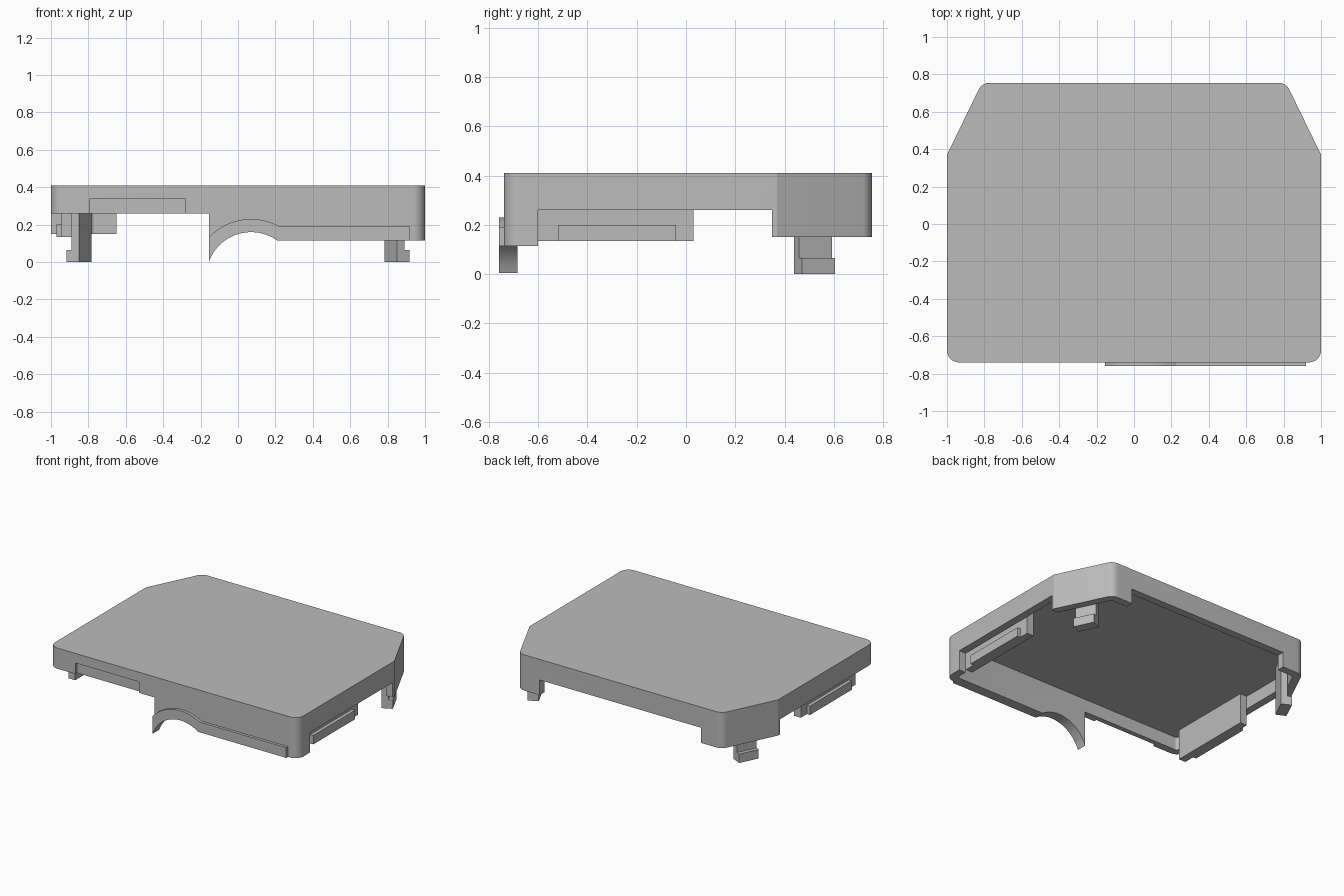
import bpy, bmesh, math
from mathutils import Vector

if "Cube" in bpy.data.objects:
    bpy.data.objects.remove(bpy.data.objects["Cube"], do_unlink=True)

grey = bpy.data.materials.new("plain grey")
grey.use_nodes = True
grey.diffuse_color = (0.5, 0.5, 0.5, 1)
grey.node_tree.nodes["Principled BSDF"].inputs["Base Color"].default_value = (0.5, 0.5, 0.5, 1)

TOP, ROOF = 0.41, 0.355
EDGE, BACK_EDGE, CORNER_EDGE, FRONT_EDGE = 0.26, 0.26, 0.15, 0.115
ARCH_X, ARCH_Z, ARCH_LEFT = 0.07, -0.08, -0.155


def prism(name, points, low, high, axis="Z"):
    """Extrude a 2D profile along Z, or an xz profile along Y."""
    place = (lambda p, h: (p[0], p[1], h)) if axis == "Z" else (lambda p, h: (p[0], h, p[1]))
    bm = bmesh.new()
    face = bm.faces.new([bm.verts.new(place(p, low)) for p in points])
    side = bmesh.ops.extrude_face_region(bm, geom=[face])["geom"]
    shift = Vector(place((0, 0), high - low))
    bmesh.ops.translate(bm, vec=shift, verts=[v for v in side if isinstance(v, bmesh.types.BMVert)])
    bmesh.ops.recalc_face_normals(bm, faces=bm.faces)
    mesh = bpy.data.meshes.new(name)
    bm.to_mesh(mesh)
    bm.free()
    mesh.materials.append(grey)
    obj = bpy.data.objects.new(name, mesh)
    bpy.context.collection.objects.link(obj)
    return obj


def box(name, x, y, z):
    return prism(name, [(x[0], y[0]), (x[1], y[0]), (x[1], y[1]), (x[0], y[1])], *z)


def activate(obj):
    bpy.ops.object.select_all(action="DESELECT")
    obj.select_set(True)
    bpy.context.view_layer.objects.active = obj


def cut(obj, cutter):
    cutter.hide_render = True
    mod = obj.modifiers.new("cut", "BOOLEAN")
    mod.operation, mod.solver, mod.object = "DIFFERENCE", "EXACT", cutter
    activate(obj)
    bpy.ops.object.modifier_apply(modifier=mod.name)
    bpy.data.objects.remove(cutter, do_unlink=True)


def rounded(corners, radii, steps=8):
    """Polygon with a circular fillet on each corner."""
    out = []
    for i, (corner, r) in enumerate(zip(corners, radii)):
        p = Vector(corner)
        a = (Vector(corners[i - 1]) - p).normalized()
        b = (Vector(corners[(i + 1) % len(corners)]) - p).normalized()
        if r == 0:
            out.append(p)
            continue
        half = a.angle(b) / 2
        centre = p + (a + b).normalized() * r / math.sin(half)
        start = p + a * r / math.tan(half) - centre
        end = p + b * r / math.tan(half) - centre
        for s in range(steps + 1):
            t = s / steps
            sweep = math.pi - 2 * half
            out.append(centre + (start * math.sin((1 - t) * sweep) + end * math.sin(t * sweep)) / math.sin(sweep))
    return out


def outline(half, radius):
    """Mirror the +x corners of the lid and round them."""
    full = half + [(-x, y) for x, y in reversed(half)]
    r = [radius, 0, radius]
    return rounded(full, r + r[::-1])


def arch(radius, x_from, x_to, steps=32):
    xs = [x_from + (x_to - x_from) * i / steps for i in range(steps + 1)]
    return [(x, ARCH_Z + math.sqrt(max(0, radius ** 2 - (x - ARCH_X) ** 2))) for x in xs]


# Hollow lid with walls and roof
lid = prism("lid_shell", outline([(1, -0.74), (1, 0.37), (0.813, 0.755)], 0.065), 0, TOP)
cut(lid, prism("hollow", outline([(0.945, -0.685), (0.945, 0.358), (0.779, 0.70)], 0.02), -0.1, ROOF))

# Stepped lower edges of the walls
cut(lid, box("left_front_step", (-1.1, ARCH_LEFT), (-0.8, 0.35), (-0.1, EDGE)))
cut(lid, box("side_step", (0.5, 1.1), (-0.6, 0.35), (-0.1, EDGE)))
cut(lid, box("back_step", (-0.65, 0.65), (0.35, 0.9), (-0.1, BACK_EDGE)))
cut(lid, box("corner_step", (-1.1, 1.1), (0.345, 0.9), (-0.1, CORNER_EDGE)))

# Arched opening in the front wall
opening = arch(0.24, ARCH_LEFT, 0.21)
cut(lid, prism("arch_cutter", [(ARCH_LEFT, -0.1)] + opening + [(1.1, FRONT_EDGE), (1.1, -0.1)], -0.8, -0.595, "Y"))

# Shallow front recess
cut(lid, box("front_recess", (-0.79, -0.28), (-0.8, -0.72), (0.2, 0.34)))

# Raised front band following the arch
crest = arch(0.31, ARCH_LEFT, 0.224)
band = prism("front_band", opening + [(0.92, FRONT_EDGE), (0.92, 0.19)] + crest[::-1], -0.76, -0.74, "Y")

parts = [lid, band]
for name, s in (("left", 1), ("right", -1)):
    def span(a, b):
        return tuple(sorted((a * s, b * s)))

    # Side tongue with its snap ridge
    box(name + "_side_tongue", span(0.89, 0.945), (-0.6, 0.03), (0.135, ROOF))
    box(name + "_tongue_ridge", span(0.94, 0.97), (-0.52, -0.04), (0.135, 0.2))

    # Hook clip parallel to the slanted corner
    along, out = Vector((-0.437, 0.9)), Vector((0.9, 0.437))
    inner = Vector((0.85, 0.522)) - out * 0.037
    for part, depth, z in (("stem", 0.046, (0, ROOF)), ("foot", 0.074, (0, 0.065))):
        quad = [inner - along * 0.074, inner + along * 0.074]
        quad += [q + out * depth for q in reversed(quad)]
        prism(f"{name}_hook_{part}", [(q.x * s, q.y) for q in quad], *z)

# Smooth the curved walls, keep the edges crisp
for obj in parts:
    activate(obj)
    bpy.ops.object.shade_smooth_by_angle(angle=math.radians(20))
